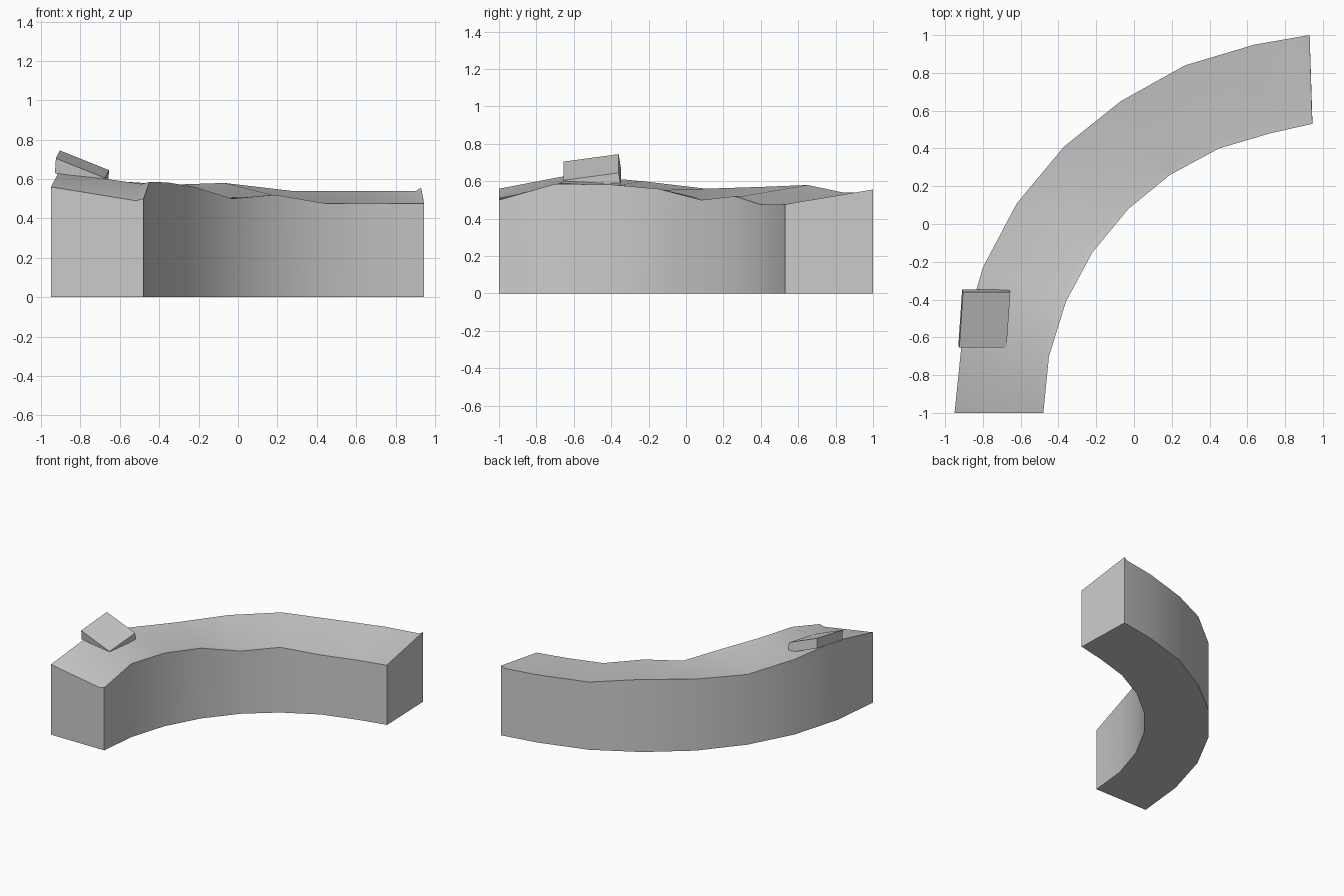
import bpy
import math

if "Cube" in bpy.data.objects:
    bpy.data.objects.remove(bpy.data.objects["Cube"])


def make_mesh(name, verts, faces):
    mesh = bpy.data.meshes.new(name)
    mesh.from_pydata(verts, [], faces)
    mesh.update()
    obj = bpy.data.objects.new(name, mesh)
    bpy.context.collection.objects.link(obj)
    return obj


# Curved wall: outer rim, groove line and inner rim at each section
outer = [(-.95, -1, .56), (-.91, -.61, .635), (-.80, -.23, .60), (-.62, .11, .56),
         (-.37, .41, .57), (-.07, .65, .58), (.27, .84, .54), (.64, .95, .54),
         (.905, .996, .54), (.93, 1, .556)]
groove = [(-.52, -1, .49), (-.49, -.69, .575), (-.40, -.39, .575), (-.26, -.13, .553),
          (-.07, .10, .503), (.17, .30, .52), (.43, .44, .478), (.72, .53, .478),
          (.928, .572, .478), (.942, .572, .484)]
inner = [(-.48, -1, .50), (-.45, -.70, .585), (-.36, -.41, .583), (-.22, -.15, .56),
         (-.03, .08, .50), (.19, .26, .52), (.45, .40, .475), (.72, .48, .475),
         (.93, .527, .475), (.945, .53, .476)]

verts, faces = [], []
for o, g, i in zip(outer, groove, inner):
    verts += [(o[0], o[1], 0), (i[0], i[1], 0), i, g, o]
n = len(outer)
for s in range(n - 1):
    for k in range(5):
        a, b = s * 5 + k, s * 5 + (k + 1) % 5
        faces.append((a, b, b + 5, a + 5))
faces.append((4, 3, 2, 1, 0))
faces.append(tuple(range((n - 1) * 5, n * 5)))
wall = make_mesh("curved_wall", verts, faces)

# Tilted loose block resting on the wall top
top = [(-.925, -.655, .705), (-.675, -.655, .605), (-.655, -.36, .645), (-.905, -.36, .745)]
bottom = [(x - .005, y + .012, z - .075) for x, y, z in top]
block = make_mesh("loose_block", bottom + top,
                  [(3, 2, 1, 0), (4, 5, 6, 7)] +
                  [(k, (k + 1) % 4, (k + 1) % 4 + 4, k + 4) for k in range(4)])

# Consistent normals and smooth shading along the curve
for obj in (wall, block):
    bpy.ops.object.select_all(action='DESELECT')
    obj.select_set(True)
    bpy.context.view_layer.objects.active = obj
    bpy.ops.object.mode_set(mode='EDIT')
    bpy.ops.mesh.select_all(action='SELECT')
    bpy.ops.mesh.normals_make_consistent(inside=False)
    bpy.ops.object.mode_set(mode='OBJECT')
    bpy.ops.object.shade_smooth_by_angle(angle=math.radians(30))
